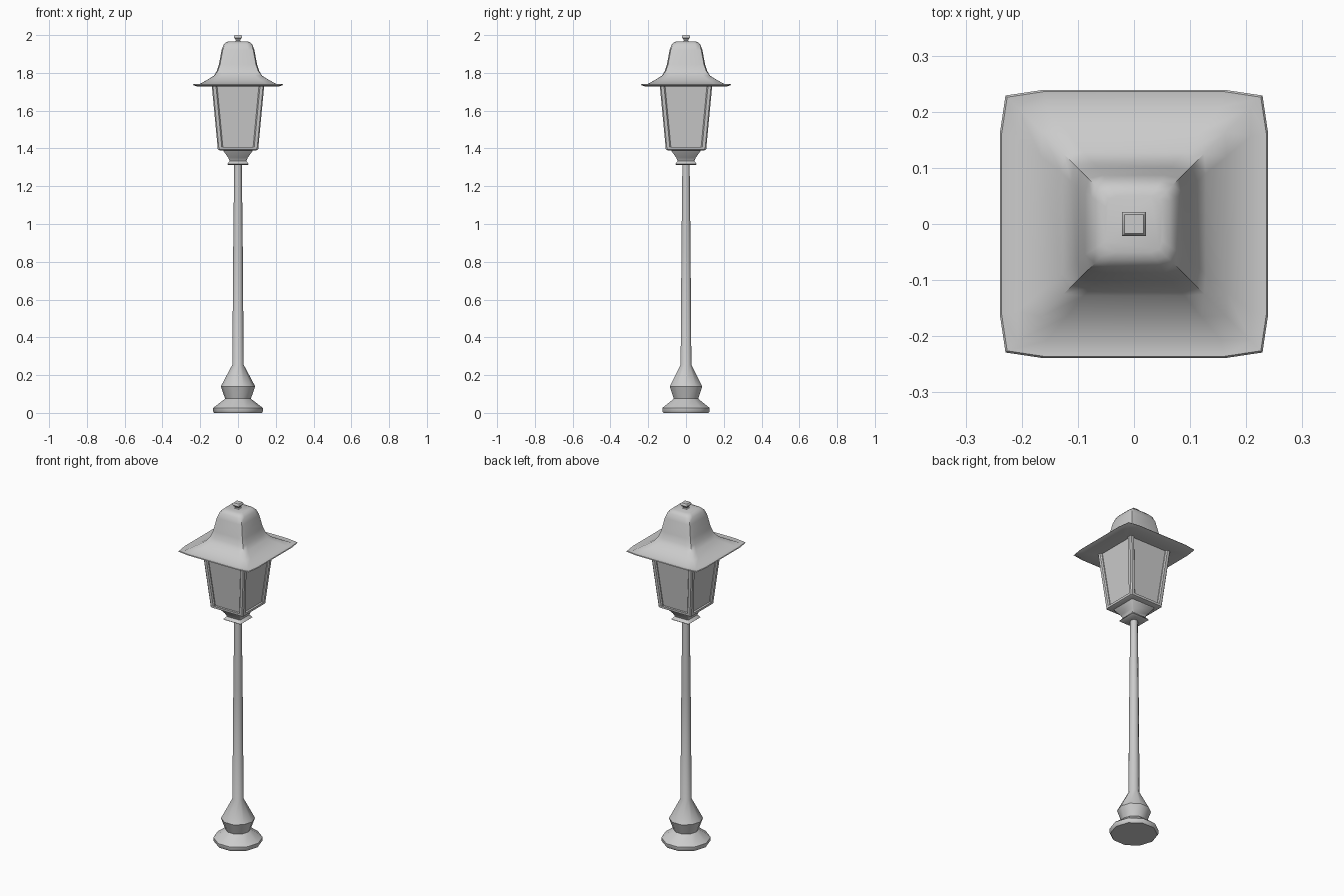
import bpy, bmesh, math

if "Cube" in bpy.data.objects:
    bpy.data.objects.remove(bpy.data.objects["Cube"])


def loft(name, rings, angle=40):
    """Skin a stack of equal-length point rings and cap both ends."""
    bm = bmesh.new()
    rows = [[bm.verts.new(p) for p in r] for r in rings]
    n = len(rows[0])
    for a, b in zip(rows, rows[1:]):
        for i in range(n):
            j = (i + 1) % n
            bm.faces.new((a[i], a[j], b[j], b[i]))
    bm.faces.new(rows[0][::-1])
    bm.faces.new(rows[-1])
    bmesh.ops.recalc_face_normals(bm, faces=bm.faces)
    me = bpy.data.meshes.new(name)
    bm.to_mesh(me)
    bm.free()
    ob = bpy.data.objects.new(name, me)
    bpy.context.collection.objects.link(ob)
    bpy.ops.object.select_all(action='DESELECT')
    ob.select_set(True)
    bpy.context.view_layer.objects.active = ob
    bpy.ops.object.shade_smooth_by_angle(angle=math.radians(angle))
    return ob


def circle(r, z, n=10):
    return [(r * math.cos(2 * math.pi * i / n), r * math.sin(2 * math.pi * i / n), z)
            for i in range(n)]


def square(h, z, cham=0.0001, cx=0, cy=0):
    """Square ring of half-width h with chamfered corners."""
    c = h - cham
    pts = [(h, -c), (h, c), (c, h), (-c, h), (-h, c), (-h, -c), (-c, -h), (c, -h)]
    return [(x + cx, y + cy, z) for x, y in pts]


def roof_ring(h, c, s, z):
    """Square ring with a separate corner point c and edge points s."""
    pts = []
    for k in range(4):
        for x, y in ((h, -s), (h, s), (c, c)):
            for _ in range(k):
                x, y = -y, x
            pts.append((x, y, z))
    return pts


# Ten-sided base and tapering pole
loft("base_and_pole", [circle(r, z) for r, z in (
    (0.126, 0), (0.132, 0.008), (0.132, 0.026), (0.068, 0.075), (0.091, 0.14),
    (0.03, 0.255), (0.025, 0.9), (0.02, 1.33))])

# Square collar below the lantern
loft("collar", [square(h, z, 0.004) for h, z in (
    (0.05, 1.312), (0.057, 1.318), (0.044, 1.333), (0.052, 1.352),
    (0.075, 1.383), (0.08, 1.398))])

# Lantern floor frame, recessed glass and four corner posts
loft("lantern_floor", [square(h, z, 0.008) for h, z in (
    (0.098, 1.39), (0.107, 1.395), (0.108, 1.408))])
loft("glass", [square(0.095, 1.40), square(0.127, 1.733)])
for sx in (-1, 1):
    for sy in (-1, 1):
        w = 0.014
        loft("corner_post", [
            square(w, z, 0.006, sx * (h - w), sy * (h - w))
            for h, z in ((0.107, 1.397), (0.139, 1.735))])

# Bell-shaped roof with a thin upturned brim
loft("roof", [roof_ring(*r) for r in (
    (0.15, 0.15, 0.11, 1.732),
    (0.213, 0.213, 0.16, 1.727),
    (0.239, 0.229, 0.162, 1.736),
    (0.236, 0.226, 0.16, 1.740),
    (0.208, 0.208, 0.156, 1.738),
    (0.165, 0.164, 0.12, 1.762),
    (0.128, 0.125, 0.09, 1.785),
    (0.112, 0.107, 0.075, 1.81),
    (0.101, 0.095, 0.066, 1.845),
    (0.087, 0.081, 0.055, 1.92),
    (0.076, 0.070, 0.048, 1.95),
    (0.064, 0.058, 0.04, 1.962),
    (0.05, 0.045, 0.03, 1.967))])

# Small square finial
loft("finial", [square(h, z) for h, z in (
    (0.016, 1.963), (0.011, 1.972), (0.013, 1.978), (0.021, 1.986),
    (0.021, 1.994), (0.017, 2.0))])
